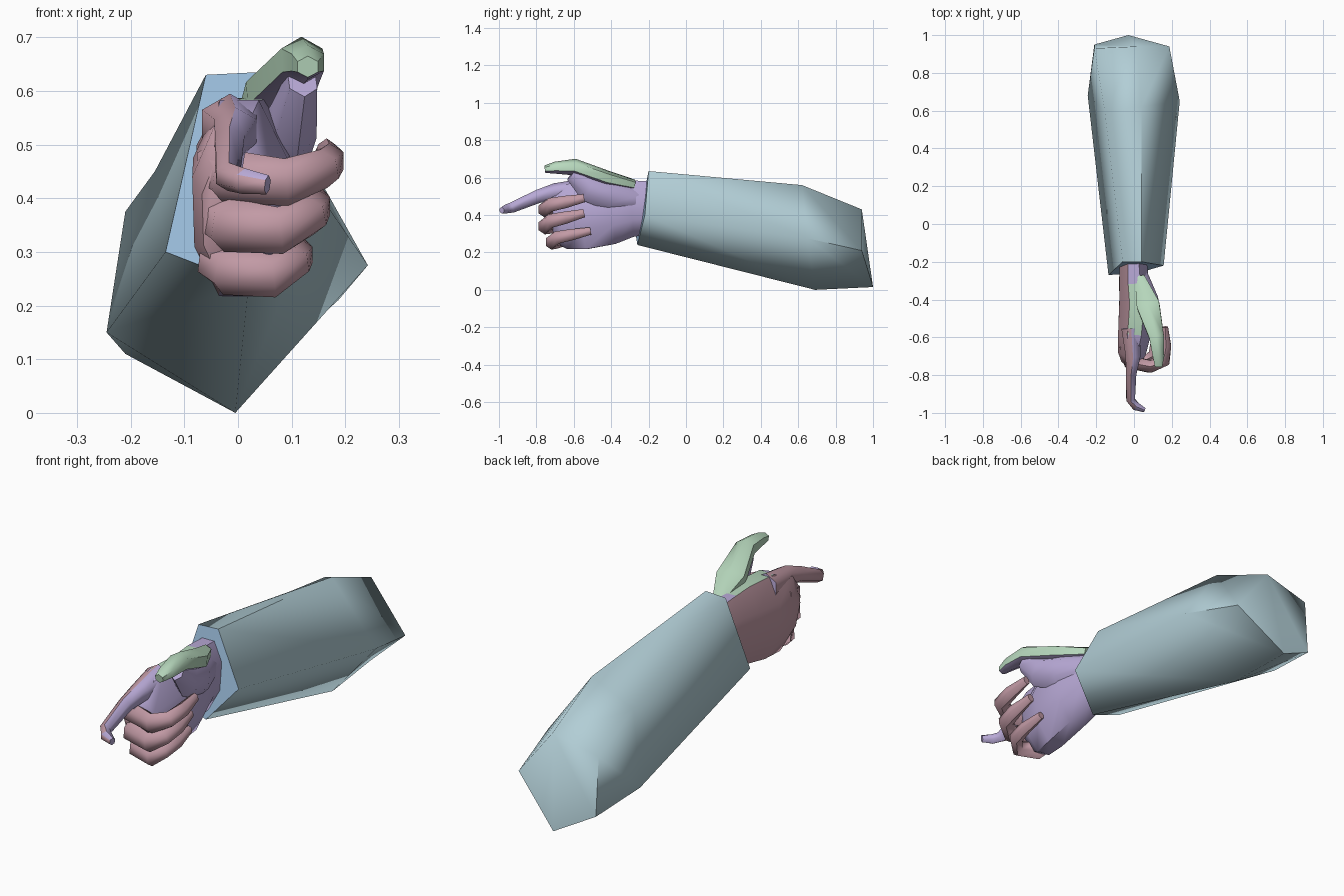
import bpy, bmesh, math
from mathutils import Vector

default_cube = bpy.data.objects.get("Cube")
if default_cube:
    bpy.data.objects.remove(default_cube, do_unlink=True)


def linear(channel):
    value = channel / 255
    return value / 12.92 if value <= 0.04045 else ((value + 0.055) / 1.055) ** 2.4


def make_material(name, red, green, blue):
    material = bpy.data.materials.new(name)
    colour = (linear(red), linear(green), linear(blue), 1)
    material.diffuse_color = colour
    material.use_nodes = True
    shader = material.node_tree.nodes["Principled BSDF"]
    shader.inputs["Base Color"].default_value = colour
    shader.inputs["Roughness"].default_value = 0.9
    return material


SLEEVE = make_material("sleeve grey blue", 178, 206, 214)
LINING = make_material("cuff light blue", 160, 195, 226)
PINK = make_material("back of hand pink", 194, 154, 165)
PURPLE = make_material("palm purple", 184, 169, 214)
GREEN = make_material("thumb green", 184, 217, 190)


def loft(name, rings, materials, rule=None, smooth_angle=50):
    """Skin a list of equal point rings, cap both ends, colour faces by rule."""
    bm = bmesh.new()
    loops = [[bm.verts.new(point) for point in ring] for ring in rings]
    count = len(loops[0])
    for near, far in zip(loops, loops[1:]):
        for i in range(count):
            j = (i + 1) % count
            bm.faces.new((near[i], near[j], far[j], far[i]))
    bm.faces.new(loops[0])
    bm.faces.new(loops[-1])
    bmesh.ops.recalc_face_normals(bm, faces=bm.faces)
    bm.normal_update()
    if rule:
        for face in bm.faces:
            face.material_index = rule(face.normal, face.calc_center_median())
    mesh = bpy.data.meshes.new(name)
    bm.to_mesh(mesh)
    bm.free()
    obj = bpy.data.objects.new(name, mesh)
    bpy.context.collection.objects.link(obj)
    for material in materials:
        mesh.materials.append(material)
    bpy.ops.object.select_all(action="DESELECT")
    obj.select_set(True)
    bpy.context.view_layer.objects.active = obj
    bpy.ops.object.shade_smooth_by_angle(angle=math.radians(smooth_angle))
    return obj


def tube_rings(path, sides=6):
    """Oval rings across a path of (centre, half width, half height)."""
    centres = [Vector(step[0]) for step in path]
    rings = []
    for i, (centre, width, height) in enumerate(path):
        ahead = centres[min(i + 1, len(path) - 1)]
        behind = centres[max(i - 1, 0)]
        tangent = (ahead - behind).normalized()
        side = tangent.cross(Vector((0, 0, 1))).normalized()
        up = side.cross(tangent)
        ring = []
        for k in range(sides):
            turn = math.tau * (k + 0.5) / sides
            ring.append(centres[i] + side * width * math.cos(turn) + up * height * math.sin(turn))
        rings.append(ring)
    return rings


# Sleeve: five-sided tube, closed at both ends, with a light blue cuff opening
cuff = [(-.06, -.2, .63), (.04, -.2, .635), (.157, -.22, .4), (.02, -.26, .24), (-.135, -.27, .3)]
elbow = [(-.155, .6, .45), (.04, .62, .56), (.242, .65, .275), (-.005, .69, 0), (-.245, .68, .15)]
end = [(-.21, .93, .375), (.015, .94, .43), (.187, .94, .21), (-.03, 1, .015), (-.21, .95, .11)]
loft("sleeve", [cuff, elbow, end], [SLEEVE, LINING],
     lambda n, c: 1 if n.y < -0.8 else 0, 80)


# Palm: pink back, purple inside, green patch leading to the thumb
def palm_colour(normal, centre):
    if normal.z > 0.55 and -0.57 < centre.y < -0.3:
        return 2
    return 0 if normal.x < -0.1 or normal.y < -0.6 else 1


palm_path = [
    ((-.005, -.17, .44), .075, .15),
    ((0, -.3, .435), .085, .165),
    ((.015, -.4, .415), .1, .185),
    ((.005, -.56, .4), .095, .2),
    ((-.01, -.67, .375), .08, .175),
    ((-.015, -.72, .36), .055, .13),
]
loft("palm", tube_rings(palm_path, 8), [PINK, PURPLE, GREEN], palm_colour, 60)

# Thumb mound joining the palm to the thumb
mound_path = [
    ((.04, -.25, .48), .03, .05),
    ((.085, -.4, .5), .05, .08),
    ((.105, -.52, .545), .045, .075),
    ((.12, -.61, .62), .03, .04),
]
loft("thumb_mound", tube_rings(mound_path), [PURPLE], smooth_angle=60)

# Thumb: green on top, purple underneath
thumb_path = [
    ((.03, -.28, .56), .03, .03),
    ((.075, -.43, .595), .07, .045),
    ((.12, -.6, .657), .045, .045),
    ((.13, -.7, .653), .035, .032),
    ((.13, -.755, .645), .022, .02),
]
loft("thumb", tube_rings(thumb_path), [GREEN, PURPLE],
     lambda n, c: 1 if n.z < -0.3 else 0, 60)

# Pointing finger: pink outside, purple inside
index_path = [
    ((-.015, -.55, .535), .06, .06),
    ((-.005, -.7, .525), .045, .045),
    ((-.015, -.79, .5), .032, .036),
    ((-.018, -.93, .44), .026, .028),
    ((.01, -.965, .432), .026, .024),
    ((.055, -.985, .425), .014, .018),
]
loft("index_finger", tube_rings(index_path), [PINK, PURPLE],
     lambda n, c: 0 if n.x < -0.2 else 1, 60)


# Curled fingers: knuckle, two bends, and a tip turned back to the palm
def curled_finger(name, reach, front, height, rise, thick):
    path = [
        ((-.04, -.64, height + .02), thick, thick * 1.15),
        ((-.02, front + .055, height), thick, thick * 1.15),
        ((reach * .45, front + .03, height - .01), thick * .85, thick),
        ((reach - .04, front + .06, height + rise * .3), thick * .8, thick * .85),
        ((reach - .03, front + .14, height + rise * .6), thick * .7, thick * .75),
        ((reach - .035, front + .24, height + rise), thick * .4, thick * .5),
    ]
    loft(name, tube_rings(path), [PINK], smooth_angle=60)


curled_finger("middle_finger", .2, -.785, .44, .05, .044)
curled_finger("ring_finger", .175, -.785, .35, .06, .044)
curled_finger("little_finger", .145, -.75, .265, .05, .04)
